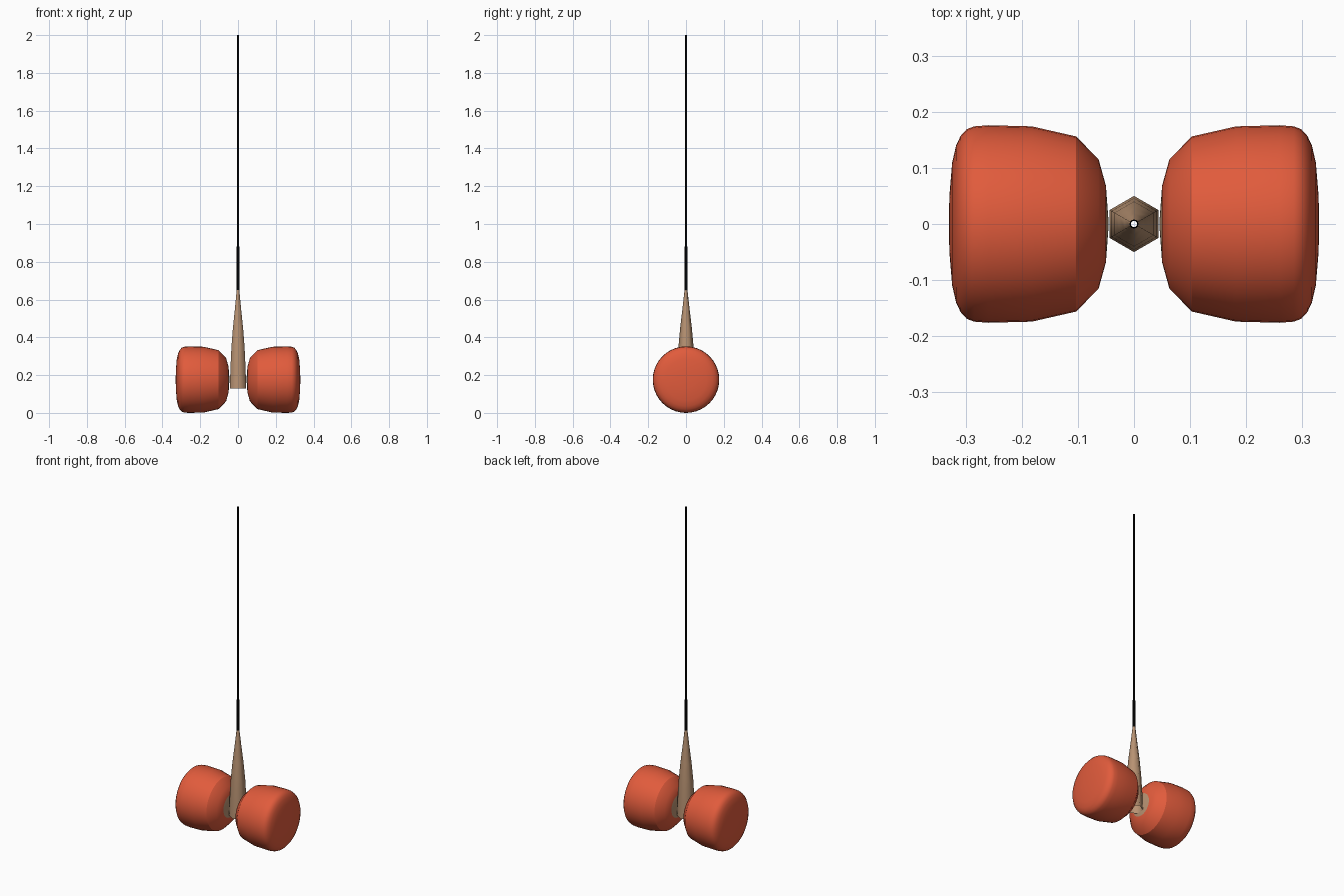
import bpy, bmesh, math

if "Cube" in bpy.data.objects:
    bpy.data.objects.remove(bpy.data.objects["Cube"])


def material(name, rgb):
    m = bpy.data.materials.new(name)
    m.diffuse_color = (*rgb, 1)
    m.use_nodes = True
    m.node_tree.nodes["Principled BSDF"].inputs["Base Color"].default_value = m.diffuse_color
    return m


RED = material("orange red", (0.75, 0.105, 0.045))
TAN = material("tan", (0.48, 0.29, 0.17))
BLACK = material("black", (0.0, 0.0, 0.0))


def lathe(name, profile, sides, to_world, mats, mat_rule=None, start=0.0, smooth=30):
    """Revolve (position, radius) points around an axis; radius 0 closes to a point."""
    bm = bmesh.new()
    rings = []
    for t, r in profile:
        n = sides if r > 0 else 1
        angles = [start + 2 * math.pi * i / sides for i in range(n)]
        rings.append([bm.verts.new(to_world(t, r * math.cos(a), r * math.sin(a))) for a in angles])
    for k, (a, b) in enumerate(zip(rings, rings[1:])):
        for i in range(sides):
            j = (i + 1) % sides
            if len(a) == 1:
                vs = (a[0], b[j], b[i])
            elif len(b) == 1:
                vs = (a[i], a[j], b[0])
            else:
                vs = (a[i], a[j], b[j], b[i])
            f = bm.faces.new(vs)
            f.material_index = mat_rule(k) if mat_rule else 0
    bmesh.ops.recalc_face_normals(bm, faces=bm.faces)
    me = bpy.data.meshes.new(name)
    bm.to_mesh(me)
    bm.free()
    for m in mats:
        me.materials.append(m)
    ob = bpy.data.objects.new(name, me)
    bpy.context.collection.objects.link(ob)
    bpy.ops.object.select_all(action='DESELECT')
    ob.select_set(True)
    bpy.context.view_layer.objects.active = ob
    bpy.ops.object.shade_smooth_by_angle(angle=math.radians(smooth))
    return ob


# Two round floats with tan hub discs on their inner faces
float_profile = [(0.045, 0), (0.05, 0.068), (0.063, 0.115), (0.103, 0.156), (0.182, 0.174),
                 (0.26, 0.176), (0.285, 0.174), (0.298, 0.169), (0.309, 0.157), (0.317, 0.14),
                 (0.324, 0.11), (0.329, 0.05), (0.33, 0)]
for side, name in ((-1, "left_float"), (1, "right_float")):
    lathe(name, float_profile, 40, lambda t, u, v, s=side: (s * t, u, 0.176 + v),
          [RED, TAN], lambda k: 1 if k == 0 else 0, smooth=31)


def upright(t, u, v):
    return (u, v, t)


# Tapered six-sided post, open at both ends
lathe("post", [(0.13, 0.05), (0.24, 0.046), (0.35, 0.04), (0.45, 0.031), (0.55, 0.019),
               (0.65, 0.008)], 6, upright, [TAN], start=math.pi / 6, smooth=70)

# Stepped thin antenna, an open tube
lathe("antenna", [(0.65, 0.008), (0.73, 0.0075), (0.9, 0.0065), (0.905, 0.0055),
                  (2.0, 0.0055)], 12, upright, [BLACK], smooth=35)
